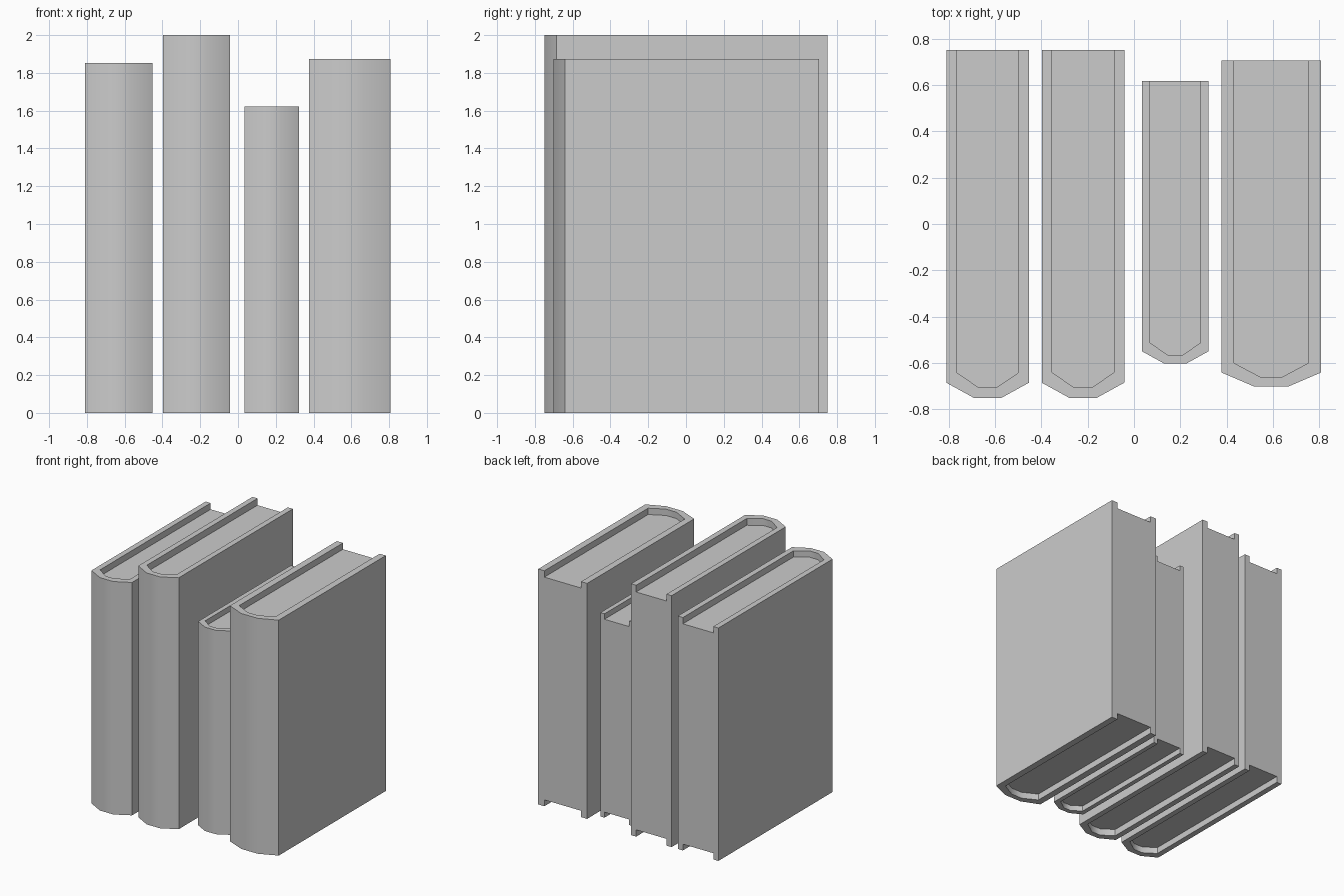
import bpy
import bmesh
import math

cube = bpy.data.objects.get("Cube")
if cube:
    bpy.data.objects.remove(cube, do_unlink=True)

grey = bpy.data.materials.new("plain grey")
grey.use_nodes = True
grey.diffuse_color = (0.6, 0.6, 0.6, 1)
grey.node_tree.nodes["Principled BSDF"].inputs["Base Color"].default_value = (0.6, 0.6, 0.6, 1)

# Half profiles as fractions of half width and depth, from the back edge to the spine
COVER = [(1, 1), (1, 0.0435), (0.335, 0)]
PAGES = [(0.75, 1), (0.75, 0.073), (0.22, 0.03)]


def mirrored(half):
    return half + [(-u, v) for u, v in reversed(half)]


def build_book(name, left, right, front, back, height):
    """Cover and spine around a page block sunk in at the top and bottom."""
    cx, half, depth = (left + right) / 2, (right - left) / 2, back - front
    recess = 0.027 * height
    bm = bmesh.new()

    def loop(profile, z):
        return [bm.verts.new((cx + u * half, front + v * depth, z)) for u, v in mirrored(profile)]

    def strip(a, b):
        for i in range(len(a) - 1):
            bm.faces.new((a[i], a[i + 1], b[i + 1], b[i]))

    out_low, out_high = loop(COVER, 0), loop(COVER, height)
    in_low, in_high = loop(PAGES, 0), loop(PAGES, height)
    page_low, page_high = loop(PAGES, recess), loop(PAGES, height - recess)

    strip(out_low, out_high)                # boards and spine
    for outer, inner, page in ((out_low, in_low, page_low), (out_high, in_high, page_high)):
        strip(outer, inner)                 # cover rim
        strip(inner, page)                  # inside of cover
        bm.faces.new(page)                  # page block end
    # Back: both board edges and the page edges in one flush face
    bm.faces.new((out_low[0], out_high[0], in_high[0], page_high[0],
                  page_high[-1], in_high[-1], out_high[-1], out_low[-1],
                  in_low[-1], page_low[-1], page_low[0], in_low[0]))

    bmesh.ops.recalc_face_normals(bm, faces=bm.faces)
    mesh = bpy.data.meshes.new(name)
    bm.to_mesh(mesh)
    bm.free()
    mesh.materials.append(grey)
    book = bpy.data.objects.new(name, mesh)
    bpy.context.collection.objects.link(book)
    bpy.ops.object.select_all(action='DESELECT')
    book.select_set(True)
    bpy.context.view_layer.objects.active = book
    bpy.ops.object.shade_smooth_by_angle(angle=math.radians(40))


build_book("right_book", -0.81, -0.453, -0.75, 0.75, 1.853)
build_book("tall_book", -0.398, -0.042, -0.75, 0.75, 2.0)
build_book("small_book", 0.034, 0.322, -0.602, 0.616, 1.622)
build_book("thick_book", 0.377, 0.807, -0.702, 0.705, 1.873)
